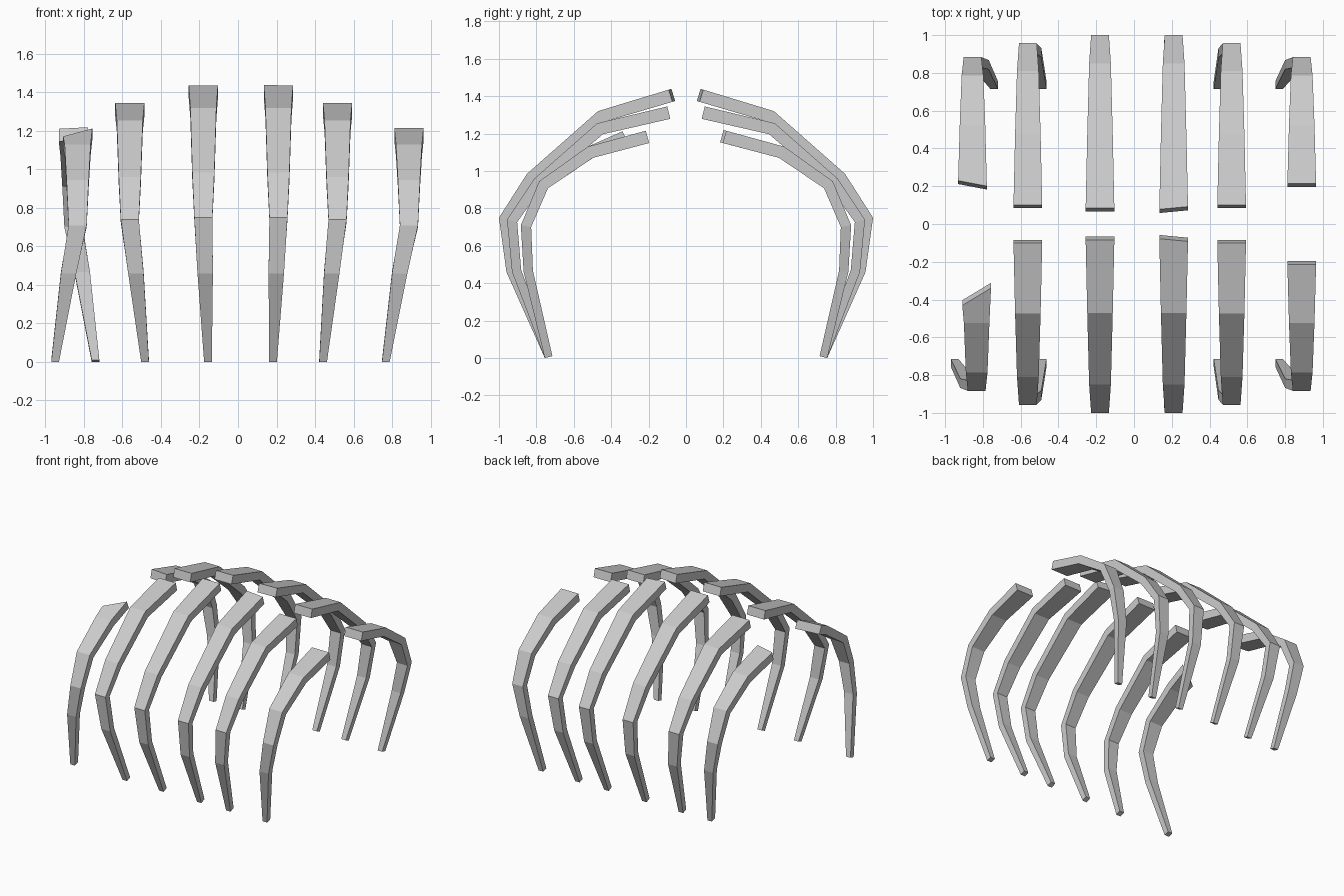
import bpy
import bmesh
from mathutils import Vector

default_cube = bpy.data.objects.get("Cube")
if default_cube:
    bpy.data.objects.remove(default_cube, do_unlink=True)

# One bone grey material
bone = bpy.data.materials.new("bone_grey")
bone.use_nodes = True
bone.diffuse_color = (0.6, 0.6, 0.6, 1)
bone.node_tree.nodes["Principled BSDF"].inputs["Base Color"].default_value = bone.diffuse_color

# Outer outlines (distance from the spine line, height), from upper tip to foot
TALL = [(0.085, 1.437), (0.47, 1.32), (0.85, 0.985), (1.0, 0.75), (0.96, 0.46), (0.755, 0)]
MEDIUM = [(0.1, 1.345), (0.475, 1.255), (0.81, 0.96), (0.957, 0.74), (0.93, 0.46), (0.755, 0)]
SHORT = [(0.215, 1.215), (0.525, 1.13), (0.785, 0.945), (0.883, 0.71), (0.868, 0.46), (0.755, 0)]
BROKEN = [(0.385, 1.192)] + SHORT[1:]

# Taper shared by every rib
WIDTHS = [0.152, 0.135, 0.115, 0.094, 0.08, 0.04]
THICKNESSES = [0.068, 0.066, 0.06, 0.056, 0.05, 0.042]
BENDS = [0, 0, 0, 0, 0.4, 1]


def inward_normal(points, i):
    """Mean inward normal of the outline at point i."""
    before, after = points[max(i - 1, 0)], points[min(i + 1, len(points) - 1)]
    total = Vector((0, 0))
    for a, b in ((before, points[i]), (points[i], after)):
        d = b - a
        if d.length > 0:
            d.normalize()
            total += Vector((d.y, -d.x))
    return total.normalized()


def make_rib(name, outline, side, centre, bend, skew=0):
    """Loft tapered rectangles along the outline; skew slants the upper tip."""
    points = [Vector(p) for p in outline]
    along = (points[1] - points[0]).normalized()
    bm = bmesh.new()
    rings = []
    for i, p in enumerate(points):
        x = centre + bend * BENDS[i]
        inner = p + inward_normal(points, i) * THICKNESSES[i]
        ring = []
        for q, s in ((p, -1), (p, 1), (inner, 1), (inner, -1)):
            if i == 0:
                q = q + along * skew * s / 2
            ring.append(bm.verts.new((x + s * WIDTHS[i] / 2, side * q.x, q.y)))
        rings.append(ring)
    for a, b in zip(rings, rings[1:]):
        for k in range(4):
            n = (k + 1) % 4
            bm.faces.new((a[k], a[n], b[n], b[k]))
    bm.faces.new(rings[0])
    bm.faces.new(rings[-1])
    bmesh.ops.recalc_face_normals(bm, faces=bm.faces)
    mesh = bpy.data.meshes.new(name)
    bm.to_mesh(mesh)
    bm.free()
    mesh.materials.append(bone)
    bpy.context.collection.objects.link(bpy.data.objects.new(name, mesh))


# Rib pairs that match front and back
for label, side in (("front", -1), ("back", 1)):
    make_rib(label + "_left_end_rib", SHORT, side, 0.888, -0.12)
    make_rib(label + "_left_middle_rib", MEDIUM, side, 0.517, -0.075)
    make_rib(label + "_left_inner_rib", TALL, side, 0.21, -0.028, 0.015)
    make_rib(label + "_right_inner_rib", TALL, side, -0.18, 0.024)
    make_rib(label + "_right_middle_rib", MEDIUM, side, -0.562, 0.079)

# Uneven ribs at the right end
make_rib("front_right_end_rib", BROKEN, -1, -0.833, -0.117, -0.1)
make_rib("back_right_end_rib", SHORT, 1, -0.855, 0.115, -0.03)
